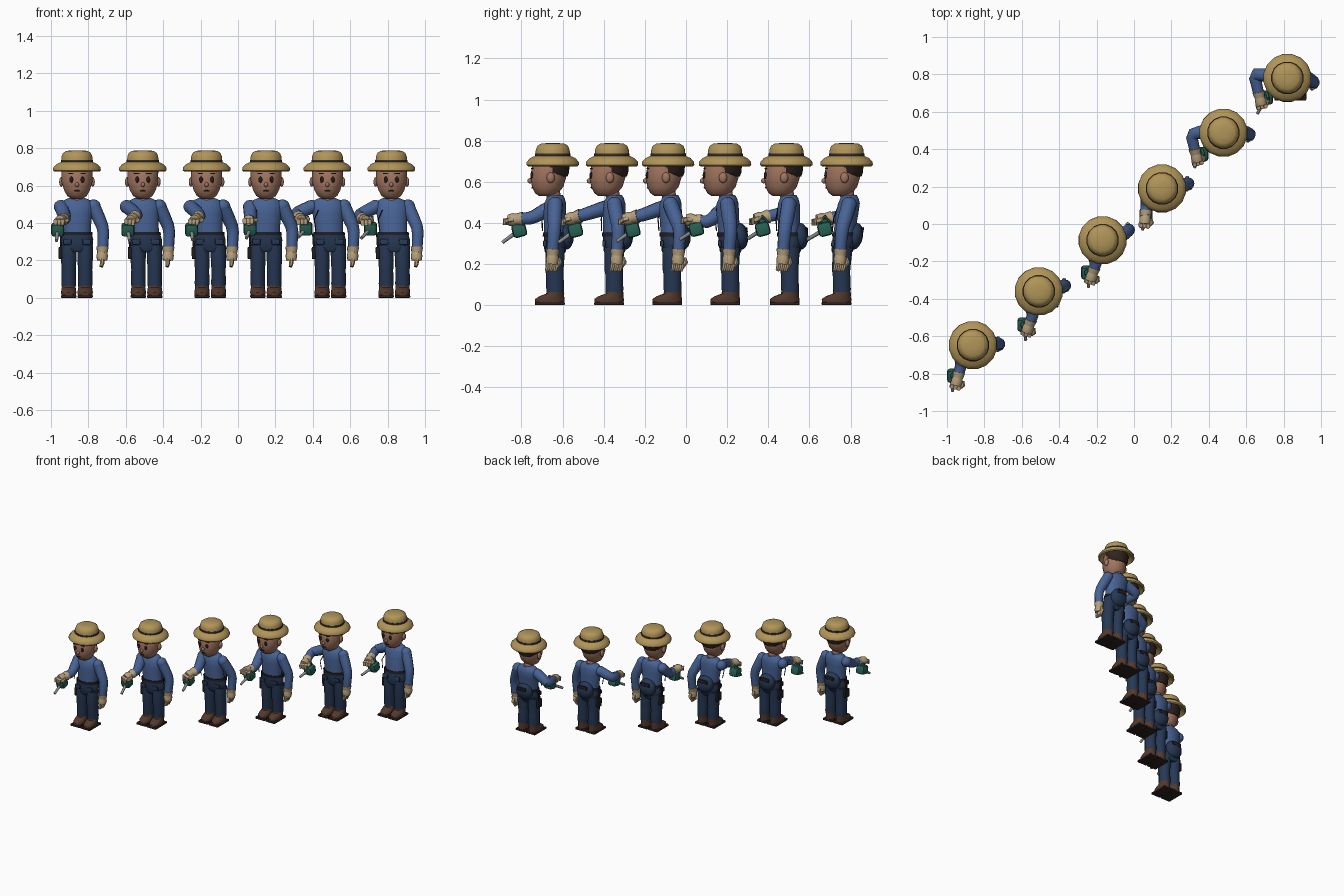
import bpy, bmesh, math
from mathutils import Vector as V, Matrix, Quaternion

if "Cube" in bpy.data.objects:
    bpy.data.objects.remove(bpy.data.objects["Cube"])

def material(name, r, g, b):
    m = bpy.data.materials.new(name)
    m.diffuse_color = (r, g, b, 1)
    m.use_nodes = True
    m.node_tree.nodes["Principled BSDF"].inputs["Base Color"].default_value = m.diffuse_color
    return m

STRAW = material("straw", .44, .30, .10)
BAND = material("hat_band", .04, .03, .025)
SKIN = material("skin", .36, .18, .115)
HAIR = material("hair", .03, .018, .014)
SHIRT = material("shirt", .065, .125, .30)
PANTS = material("trousers", .02, .04, .09)
BOOT = material("boot_leather", .085, .04, .025)
SOLE = material("sole", .025, .015, .012)
GLOVE = material("glove", .48, .36, .21)
GREEN = material("green_can", .02, .12, .09)
DARK = material("dark", .015, .013, .015)
GREY = material("spout_metal", .25, .26, .26)

origin = V((0, 0, 0))   # where the current figure stands
lean = V((0, 0, 0))     # sideways shift of the lower body

def emit(name, bm, mat, angle=40):
    bmesh.ops.recalc_face_normals(bm, faces=bm.faces)
    for v in bm.verts:
        v.co += lean * min(1, max(0, (.5 - v.co.z) / .25)) + origin
    me = bpy.data.meshes.new(name)
    bm.to_mesh(me)
    bm.free()
    me.materials.append(mat)
    me.polygons.foreach_set("use_smooth", [True] * len(me.polygons))
    me.set_sharp_from_angle(angle=math.radians(angle))
    bpy.context.collection.objects.link(bpy.data.objects.new(name, me))

def sweep(name, rings, mat, sides=12, flat=False, angle=50):
    """Capped skin over elliptical rings (x, y, z, rx, ry); flat keeps rings level."""
    bm = bmesh.new()
    pts = [V(r[:3]) for r in rings]
    q, last, loops = Quaternion(), None, []
    for i, r in enumerate(rings):
        if not flat:
            t = (pts[min(i + 1, len(pts) - 1)] - pts[max(i - 1, 0)]).normalized()
            q = t.to_track_quat('Z', 'Y') if last is None else last.rotation_difference(t) @ q
            last = t
        loops.append([bm.verts.new(pts[i] + q @ V((r[3] * math.cos(a), r[4] * math.sin(a), 0)))
                      for a in (2 * math.pi * (k + .5) / sides for k in range(sides))])
    for a, b in zip(loops, loops[1:]):
        for k in range(sides):
            j = (k + 1) % sides
            bm.faces.new((a[k], a[j], b[j], b[k]))
    bm.faces.new(loops[0])
    bm.faces.new(loops[-1])
    emit(name, bm, mat, angle)

def loft(name, rows, mat, x=0, sides=14):
    """Level rings from rows (z, centre y, rx, ry)."""
    sweep(name, [(x, y, z, rx, ry) for z, y, rx, ry in rows], mat, sides, True)

def tube(name, pts, radii, mat, sides=10):
    sweep(name, [(*p, r, r) for p, r in zip(pts, radii)], mat, sides)

def ball(name, loc, size, mat, seg=10):
    bm = bmesh.new()
    bmesh.ops.create_uvsphere(bm, u_segments=seg, v_segments=seg // 2 + 1, radius=1,
                              matrix=Matrix.LocRotScale(V(loc), None, V(size)))
    emit(name, bm, mat, 80)

def box(name, loc, size, mat, bevel=.006, rot=None):
    bm = bmesh.new()
    bmesh.ops.create_cube(bm, size=1, matrix=Matrix.LocRotScale(V(loc), rot, V(size)))
    bmesh.ops.bevel(bm, geom=bm.edges[:], offset=bevel, segments=2, affect='EDGES', profile=.5)
    emit(name, bm, mat)

def head_and_hat():
    loft("neck", [(.49, .01, .036, .036), (.56, .0, .032, .034)], SKIN)
    loft("head", [(.53, -.03, .03, .035), (.545, -.03, .053, .056), (.575, -.025, .07, .076),
                  (.62, -.022, .083, .087), (.67, -.017, .084, .085), (.71, -.01, .076, .078)], SKIN, sides=18)
    loft("hair", [(.625, .012, .06, .06), (.645, .005, .083, .074), (.70, .005, .087, .079)], HAIR)
    for s in (-1, 1):
        ball("ear", (s * .084, -.01, .62), (.012, .02, .026), SKIN)
        ball("eye", (s * .03, -.102, .632), (.011, .007, .017), DARK)
        box("eyebrow", (s * .032, -.1, .665), (.028, .012, .007), HAIR, .002)
    ball("nose", (0, -.11, .605), (.011, .013, .013), SKIN)
    ball("mouth", (0, -.1, .572), (.017, .004, .004), DARK)
    loft("hat", [(z, 0, r, r) for r, z in (
        (.07, .70), (.1, .698), (.122, .675), (.13, .682), (.129, .697), (.112, .715), (.086, .727),
        (.084, .755), (.076, .775), (.058, .786), (.02, .789))], STRAW, sides=16)
    loft("hat_band", [(z, 0, .088, .088) for z in (.722, .738)], BAND, sides=16)

def body():
    loft("shirt", [(.335, .01, .076, .054), (.39, .01, .077, .054), (.45, .01, .084, .056),
                   (.495, .012, .092, .054), (.52, .014, .075, .045), (.535, .014, .042, .036)], SHIRT, sides=16)
    loft("hips", [(.245, .012, .055, .043), (.265, .012, .084, .054), (.31, .014, .089, .058),
                  (.345, .012, .081, .057)], PANTS, sides=16)
    loft("belt", [(.335, .012, .086, .062), (.353, .011, .084, .06)], DARK, sides=16)
    ball("back_pouch", (0, .063, .335), (.068, .04, .066), PANTS, 14)
    box("back_pouch_flap", (0, .096, .365), (.075, .012, .03), DARK)
    box("holster", (-.088, .01, .24), (.022, .05, .065), DARK)
    box("holster_strap", (-.086, .01, .30), (.012, .022, .09), DARK, .003)
    for s in (-1, 1):
        box("hip_pocket", (s * .052, -.038, .30), (.045, .018, .032), PANTS)
    tube("cord", [(-.05, -.042, .47), (-.075, -.052, .42), (-.07, -.05, .36)], [.003] * 3, DARK, 5)
    # legs and boots
    for s in (-1, 1):
        x = s * .044
        loft("leg", [(.05, .012, .036, .04), (.075, .012, .041, .045), (.15, .01, .039, .044),
                     (.17, .008, .041, .046), (.28, .012, .044, .05)], PANTS, x, 12)
        loft("boot", [(.012, -.014, .04, .071), (.03, -.014, .042, .072), (.044, -.005, .04, .06),
                      (.056, .012, .038, .044), (.07, .012, .039, .042)], BOOT, x)
        box("sole", (x, -.014, .008), (.082, .145, .016), SOLE, .005)

def glove(wrist, aim, wide, curl):
    """Cuff, palm, jointed fingers and thumb pointing along aim."""
    w, d = V(wrist), V(aim).normalized()
    side = (V(wide) - V(wide).dot(d) * d).normalized()
    c = V(curl)
    tube("glove_cuff", [w - d * .018, w + d * .012], [.034, .029], GLOVE)
    tube("glove_palm", [w + d * .005, w + d * .03, w + d * .055], [.026, .032, .028], GLOVE)
    for k in (-1, 0, 1):
        a = w + d * .045 + side * k * .019
        tube("glove_finger", [a, a + d * .025, a + d * .025 + c], [.0125, .0125, .0095], GLOVE, 7)
    a = w + d * .025 + side * .028
    tube("glove_thumb", [a, a + side * .01 + d * .02, a + d * .035 + c * .3], [.012, .012, .009], GLOVE, 7)

def sleeve(sh, el, wr):
    sh, el, wr = V(sh), V(el), V(wr)
    ball("shoulder", sh, (.039, .038, .037), SHIRT, 12)
    tube("sleeve", [sh, sh.lerp(el, .5), sh.lerp(el, .88), el.lerp(wr, .2), el.lerp(wr, .6), wr],
         [.037, .036, .033, .032, .03, .029], SHIRT, 12)

def resting_arm(swing):
    sleeve((.088, .012, .49), (.142, .008 + swing, .37), (.138, swing, .265))
    glove((.136, swing, .255), (-.03, -.05, -1), (0, 1, 0), (-.004, -.006, -.018))

def working_arm(elbow, hand, can, tip):
    h, e, c, t = V(hand), V(elbow), V(can), V(tip)
    d = (h - e).normalized()
    sleeve((-.085, .012, .487), e, h - d * .045)
    glove(h - d * .04, d, (1, 0, 0), (0, 0, -.022))
    # hand-held can with cap, handle and spout
    rot = Quaternion((1, 0, 0), .25)
    box("can_body", c, (.07, .07, .068), GREEN, .016, rot)
    tube("can_cap", [c + V((0, 0, .028)), c + V((0, 0, .048))], [.02, .016], GREEN)
    tube("can_handle", [c + V((0, .025, .03)), c + V((.01, .0, .062)), c + V((0, -.03, .028))], [.008] * 3, GREEN, 7)
    tube("spout", [c, c.lerp(t, .6), t], [.012, .0095, .009], GREY, 8)

# per figure: place, lower-body shift, resting swing, working elbow, hand, can, spout tip
FIGURES = [
    ((-.861, -.648), (0, 0), .0, (-.062, -.10, .425), (-.088, -.20, .415), (-.103, -.163, .365), (-.11, -.245, .305)),
    ((-.509, -.360), (.02, 0), .025, (-.03, -.12, .445), (-.06, -.205, .42), (-.08, -.178, .365), (-.07, -.26, .305)),
    ((-.168, -.087), (.02, .01), .05, (-.035, -.12, .44), (-.06, -.20, .42), (-.08, -.172, .365), (-.075, -.25, .31)),
    ((.150, .190), (0, .015), .02, (-.082, -.08, .405), (-.092, -.175, .415), (-.085, -.14, .37), (-.105, -.22, .32)),
    ((.478, .488), (.016, .006), -.015, (-.172, -.01, .45), (-.142, -.14, .42), (-.115, -.115, .37), (-.155, -.185, .325)),
    ((.820, .781), (.016, -.035), -.03, (-.178, .02, .44), (-.142, -.13, .415), (-.112, -.105, .37), (-.16, -.19, .32)),
]
for place, shift, swing, elbow, hand, can, tip in FIGURES:
    origin = V((*place, 0))
    lean = V((*shift, 0))
    head_and_hat()
    body()
    lean = V((0, 0, 0))
    resting_arm(swing)
    working_arm(elbow, hand, can, tip)
